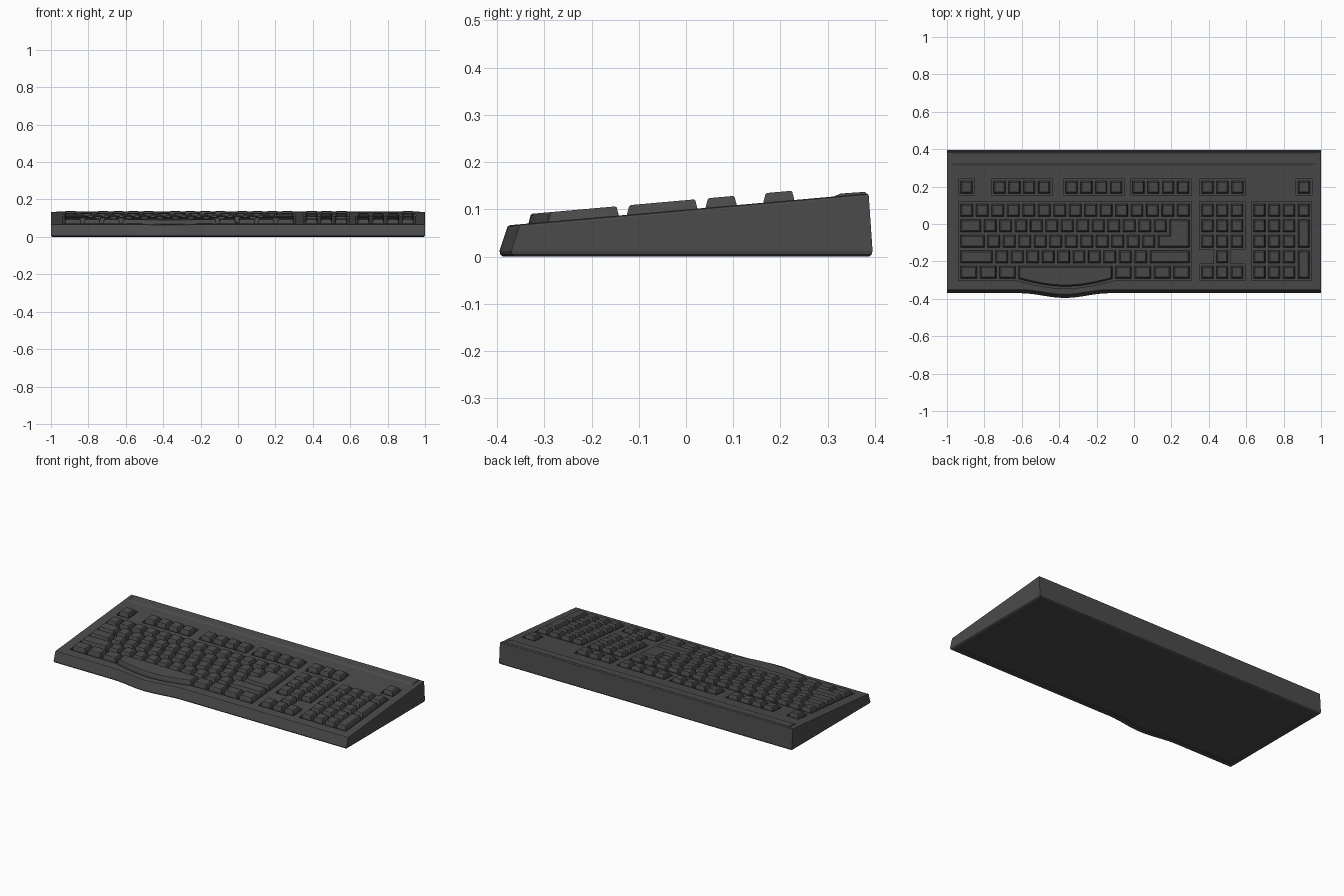
import bpy, bmesh, math
from mathutils import Vector

if "Cube" in bpy.data.objects:
    bpy.data.objects.remove(bpy.data.objects["Cube"])

mat = bpy.data.materials.new("dark_plastic")
mat.diffuse_color = (0.07, 0.07, 0.07, 1)
mat.use_nodes = True
mat.node_tree.nodes["Principled BSDF"].inputs["Base Color"].default_value = mat.diffuse_color


def deck(y):
    """Height of the sloping top surface."""
    return 0.0995 + 0.0885 * y


def inset(poly, d):
    """Shrink a counter-clockwise outline by d with mitred corners."""
    out = []
    for i, p in enumerate(poly):
        a = (Vector(p) - Vector(poly[i - 1])).normalized()
        b = (Vector(poly[(i + 1) % len(poly)]) - Vector(p)).normalized()
        n0, n1 = Vector((-a.y, a.x)), Vector((-b.y, b.x))
        out.append(tuple(Vector(p) + (n0 + n1) * d / (1 + n0.dot(n1))))
    return out


def loft(bm, loops):
    """Closed solid through equal-length 3D loops."""
    rings = [[bm.verts.new(p) for p in l] for l in loops]
    n = len(rings[0])
    for r, s in zip(rings, rings[1:]):
        for i in range(n):
            bm.faces.new((r[i], r[(i + 1) % n], s[(i + 1) % n], s[i]))
    bm.faces.new(rings[0][::-1])
    bm.faces.new(rings[-1])


def on_deck(poly, layers):
    """Loops following the slope: layers are (inset, height above deck)."""
    return [[(x, y, deck(y) + h) for x, y in inset(poly, d)] for d, h in layers]


def make(name, solids):
    bm = bmesh.new()
    for s in solids:
        loft(bm, s)
    bmesh.ops.recalc_face_normals(bm, faces=bm.faces)
    me = bpy.data.meshes.new(name)
    bm.to_mesh(me)
    bm.free()
    me.materials.append(mat)
    ob = bpy.data.objects.new(name, me)
    bpy.context.collection.objects.link(ob)
    return ob


def rect(x0, x1, y0, y1):
    return [(x0, y0), (x1, y0), (x1, y1), (x0, y1)]


KEY = [(0.008, -0.013), (0.009, 0.002), (0.013, 0.017), (0.016, 0.020)]
WELL = [(-0.003, -0.012), (-0.003, 0.03)]


def keys(name, cells):
    return make(name, [on_deck(c, KEY) for c in cells])


# Key grid: row r counts from the number row downwards
P, X0 = 0.0827, -0.935
NX, MX, Q = 0.353, 0.631, 0.079


def top(r):
    return 0.116 - 0.0832 * r


def cell(x, r, w, rows=1):
    return rect(x, x + w, top(r + rows), top(r))


def row(r, widths, start=0.0):
    out, u = [], start
    for w in widths:
        out.append(cell(X0 + u * P, r, w * P))
        u += w
    return out


# Case: wedge with a bulge in the front edge and a recessed base
def case_outline(front, back, hx=1.0):
    bulge = [(-0.61 + 0.48 * i / 24,
              front - 0.025 * math.sin(math.pi * i / 24) ** 2) for i in range(25)]
    return [(-hx, front)] + bulge + [(hx, front), (hx, back), (-hx, back)]


base = case_outline(-0.37, 0.395)
loops = [[(x, y, z) for x, y in inset(base, d)]
         for d, z in ((0.04, 0.004), (0.035, 0), (0.008, 0), (0.002, 0.004), (0, 0.012))]
for f, b, hx, dz in ((-0.354, 0.387, 1.0, -0.006), (-0.352, 0.386, 0.999, -0.002),
                     (-0.347, 0.383, 0.995, 0)):
    loops.append([(x, y, deck(y) + dz) for x, y in case_outline(f, b, hx)])
case = make("case", [loops])

# Raised strip along the rear edge
strip = [(0.305, -0.003), (0.327, 0.005), (0.379, 0.004), (0.385, -0.004)]
make("rear_strip", [[[(x, y, deck(y) + h) for y, h in strip] for x in (-0.97, 0.97)]])

# Space bar outline with a curved front
sx0, sx1 = X0 + 3.75 * P, X0 + 10 * P
curve = [(sx0 + (sx1 - sx0) * i / 20,
          top(5) - 0.042 * math.sin(math.pi * i / 20)) for i in range(21)]
space = curve + [(sx1, top(4)), (sx0, top(4))]

# Function row groups: (start x, number of keys)
groups = [(-0.935, 1), (-0.76, 4), (-0.375, 4), (-0.017, 4), (NX, 3), (0.868, 1)]
fy0, fy1 = 0.155, 0.238

# Key wells sunk into the case
xe = X0 + 15 * P
wells = [rect(x, x + n * 0.08, fy0, fy1) for x, n in groups]
wells.append([(X0, top(5))] + curve + [(xe, top(5)), (xe, top(0)), (X0, top(0))])
wells.append([(NX, top(5)), (NX + 3 * Q, top(5)), (NX + 3 * Q, top(4)),
              (NX + 2 * Q, top(4)), (NX + 2 * Q, top(3)), (NX + 3 * Q, top(3)),
              (NX + 3 * Q, top(0)), (NX, top(0)), (NX, top(3)),
              (NX + Q, top(3)), (NX + Q, top(4)), (NX, top(4))])
wells.append(rect(MX, MX + 4 * Q, top(5), top(0)))
cutter = make("well_cutter", [on_deck(w, WELL) for w in wells])
cutter.hide_render = True
mod = case.modifiers.new("wells", 'BOOLEAN')
mod.operation, mod.solver, mod.object = 'DIFFERENCE', 'EXACT', cutter
bpy.context.view_layer.objects.active = case
bpy.ops.object.modifier_apply(modifier="wells")
bpy.data.objects.remove(cutter)

# Keys
keys("function_keys", [rect(x + i * 0.08, x + (i + 1) * 0.08, fy0, fy1)
                       for x, n in groups for i in range(n)])
keys("main_keys",
     row(0, [1] * 15) + row(1, [1.5] + [1] * 12) + row(2, [1.75] + [1] * 11)
     + row(3, [2.25] + [1] * 10 + [2.75])
     + row(4, [1.25] * 3) + row(4, [1.25] * 4, 10))
keys("space_bar", [space])
ex0, ex1 = X0 + 12.75 * P, X0 + 13.5 * P
keys("enter_key", [[(ex0, top(3)), (xe, top(3)), (xe, top(1)),
                    (ex1, top(1)), (ex1, top(2)), (ex0, top(2))]])
keys("navigation_keys", [cell(NX + c * Q, r, Q) for r in range(3) for c in range(3)])
keys("arrow_keys", [cell(NX + Q, 3, Q)] + [cell(NX + c * Q, 4, Q) for c in range(3)])
keys("number_pad_keys",
     [cell(MX + c * Q, r, Q) for r in range(5) for c in range(3)]
     + [cell(MX + 3 * Q, 0, Q), cell(MX + 3 * Q, 1, Q, 2), cell(MX + 3 * Q, 3, Q, 2)])
